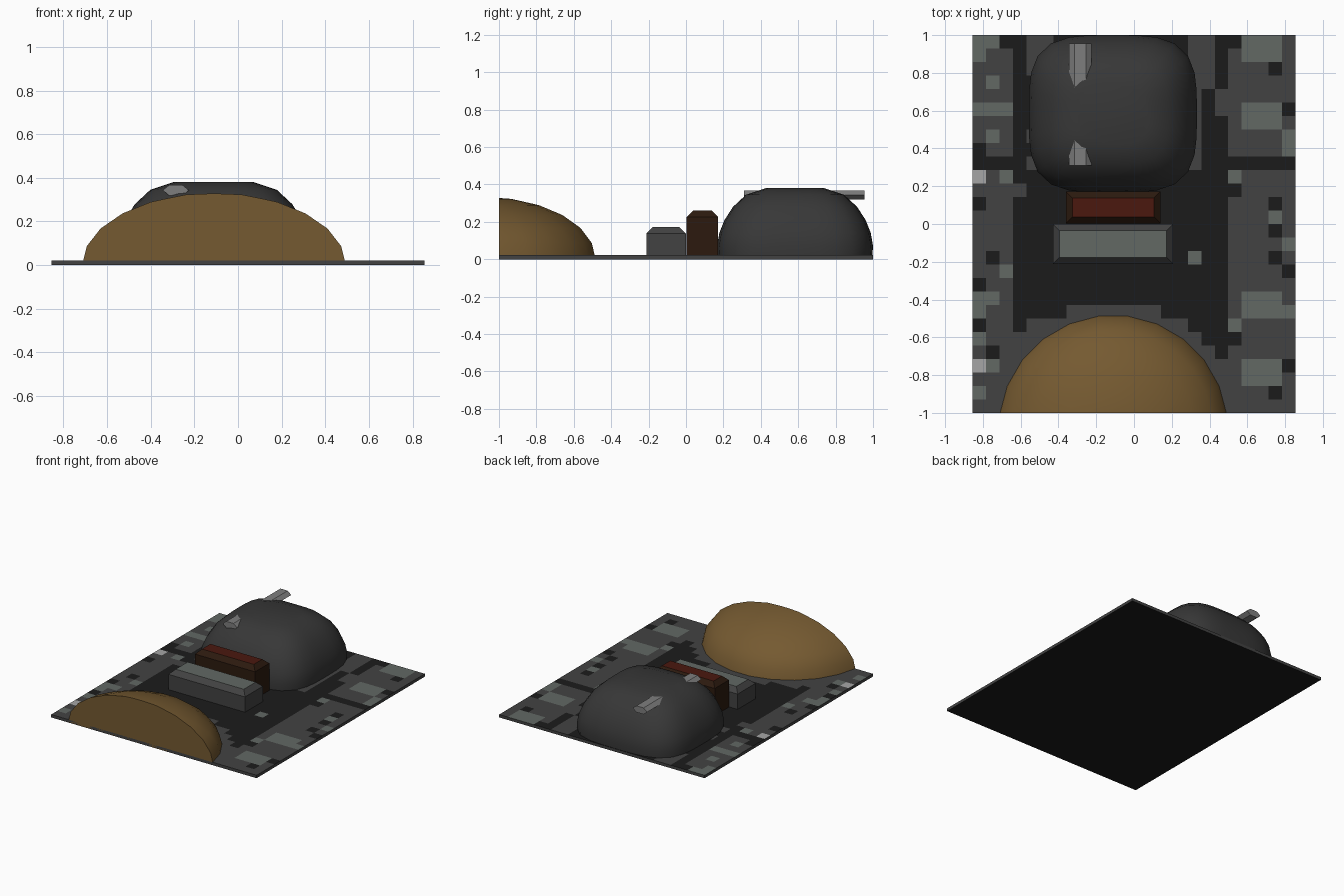
import bpy, bmesh, math, random

if "Cube" in bpy.data.objects:
    bpy.data.objects.remove(bpy.data.objects["Cube"])

def material(name, rgb):
    m = bpy.data.materials.new(name)
    m.diffuse_color = (*[(c / 255) ** 2.2 for c in rgb], 1)
    m.use_nodes = True
    m.node_tree.nodes["Principled BSDF"].inputs["Base Color"].default_value = m.diffuse_color
    return m

BLACK = material("black", (33, 33, 33))
DARK = material("dark_grey", (68, 68, 68))
GREEN = material("grey_green", (98, 104, 100))
LIGHT = material("light_grey", (165, 165, 165))
BROWN = material("brown", (116, 90, 52))
CHAR = material("charcoal", (58, 58, 58))
RUST = material("rust", (76, 30, 22))
DKBROWN = material("dark_brown", (48, 32, 22))
STEEL = material("steel", (125, 125, 125))

def finish(bm, name, mats, smooth=None):
    bmesh.ops.recalc_face_normals(bm, faces=bm.faces[:])
    me = bpy.data.meshes.new(name)
    bm.to_mesh(me)
    bm.free()
    for m in mats:
        me.materials.append(m)
    ob = bpy.data.objects.new(name, me)
    bpy.context.collection.objects.link(ob)
    if smooth:
        bpy.context.view_layer.objects.active = ob
        ob.select_set(True)
        bpy.ops.object.shade_smooth_by_angle(angle=math.radians(smooth))
        ob.select_set(False)
    return ob

def loft(bm, rings):
    """Skin a stack of rings and cap both ends; returns the top cap."""
    vs = [[bm.verts.new(p) for p in r] for r in rings]
    n = len(vs[0])
    for a, b in zip(vs, vs[1:]):
        for i in range(n):
            j = (i + 1) % n
            bm.faces.new((a[i], a[j], b[j], b[i]))
    bm.faces.new(vs[0][::-1])
    return bm.faces.new(vs[-1])

# base plate with a mosaic: 0 black, 1 dark grey, 2 grey green, 3 light grey
W, T, NX, NY = 0.855, 0.022, 24, 28
random.seed(4)
tile = [[0] * NX for _ in range(NY)]

def paint(colour, col, row, w=1, h=1):
    for j in range(row, min(row + h, NY)):
        for i in range(col, min(col + w, NX)):
            tile[j][i] = colour

paint(1, 0, 0, 3, NY)                            # left strip
paint(1, 19, 0, 5, NY)                           # right strip
paint(1, 4, 0, 2, 3)
paint(1, 16, 0, 2, 4)
for j in range(NY):                              # scattered marks along both strips
    for cols in ((0, 1, 2), (19, 20, 22, 23)):
        if random.random() < 0.6:
            paint(random.choice((0, 2)), random.choice(cols), j)
    if random.random() < 0.5:
        paint(1, random.choice((3, 4, 18)), j)
for row in (0, 5, 19, 24):                       # larger green patches
    paint(2, 0, row, 2, 1)
    paint(2, 20, row, 3, 2)
for row in (10, 24):
    paint(3, 0, row)
paint(0, 0, 9, 3)
paint(0, 19, 9, 5)
paint(2, 16, 16)
paint(1, 16, 4, 1, 6)
for j in range(20, NY):                          # stepped grey apron round the earth mound
    for i in range(NX):
        x, y = -W + 2 * W * (i + 0.5) / NX, 1 - 2 * (j + 0.5) / NY
        if math.hypot(x + 0.11, y + 1.09) < 0.68:
            tile[j][i] = 1

bm = bmesh.new()
grid = [[bm.verts.new((-W + 2 * W * i / NX, 1 - 2 * j / NY, T)) for i in range(NX + 1)]
        for j in range(NY + 1)]
for j in range(NY):
    for i in range(NX):
        f = bm.faces.new((grid[j][i], grid[j + 1][i], grid[j + 1][i + 1], grid[j][i + 1]))
        f.material_index = tile[j][i]
rim = [e for e in bm.edges if e.is_boundary]
for g in bmesh.ops.extrude_edge_only(bm, edges=rim)["geom"]:
    if isinstance(g, bmesh.types.BMVert):
        g.co.z = 0
    elif isinstance(g, bmesh.types.BMFace):
        g.material_index = 1
low = [e for e in bm.edges if e.is_boundary]
for f in bmesh.ops.contextual_create(bm, geom=low)["faces"]:
    f.material_index = 0
finish(bm, "base_plate", [BLACK, DARK, GREEN, LIGHT])

# earth mound: low dome sliced off at the front edge and at the ground
bm = bmesh.new()
bmesh.ops.create_uvsphere(bm, u_segments=24, v_segments=12, radius=1)
for v in bm.verts:
    a = math.radians(7.5)
    x, y = v.co.x * math.cos(a) - v.co.y * math.sin(a), v.co.x * math.sin(a) + v.co.y * math.cos(a)
    v.co = (-0.11 + 0.612 * x, -1.09 + 0.612 * y, 0.001 + 0.333 * v.co.z)
for co, no in (((0, -1, 0), (0, -1, 0)), ((0, 0, 0.001), (0, 0, -1))):
    geom = bm.verts[:] + bm.edges[:] + bm.faces[:]
    bmesh.ops.bisect_plane(bm, geom=geom, plane_co=co, plane_no=no, dist=1e-5, clear_outer=True)
    bmesh.ops.holes_fill(bm, edges=[e for e in bm.edges if e.is_boundary])
finish(bm, "earth_mound", [BROWN], 40)

# bunker: rounded block narrowing towards a flat top
def rounded(z, inset, n=3.6, steps=32):
    pts = []
    for k in range(steps):
        t = 2 * math.pi * (k + 0.5) / steps
        c, s = math.cos(t), math.sin(t)
        r = (abs(c) ** n + abs(s) ** n) ** (-1 / n)
        pts.append((-0.112 + (0.445 - inset) * r * c, 0.583 + (0.417 - inset) * r * s, z))
    return pts

bm = bmesh.new()
loft(bm, [rounded(z, i) for z, i in ((0.001, 0.005), (0.07, 0), (0.14, 0.012), (0.21, 0.04),
                                     (0.28, 0.085), (0.345, 0.155), (0.38, 0.26))])
finish(bm, "bunker", [CHAR], 50)

# barrel: flattened six-sided rod running through the bunker
def barrel_ring(y):
    return [(-0.285 + 0.06 * math.cos(k * math.pi / 3), y,
             0.343 + 0.028 * math.sin(k * math.pi / 3)) for k in range(6)]

bm = bmesh.new()
loft(bm, [barrel_ring(0.31), barrel_ring(0.955)])
finish(bm, "barrel", [STEEL])

# chamfered blocks
def block(name, x0, x1, y0, y1, h, c, side, top):
    def ring(z, i):
        return [(x0 + i, y0 + i, z), (x1 - i, y0 + i, z), (x1 - i, y1 - i, z), (x0 + i, y1 - i, z)]
    bm = bmesh.new()
    loft(bm, [ring(0.001, 0), ring(h - c, 0), ring(h, c)]).material_index = 1
    finish(bm, name, [side, top])

block("rear_block", -0.36, 0.14, 0.003, 0.172, 0.26, 0.034, DKBROWN, RUST)
block("front_block", -0.43, 0.207, -0.212, 0.0, 0.172, 0.035, DARK, GREEN)
